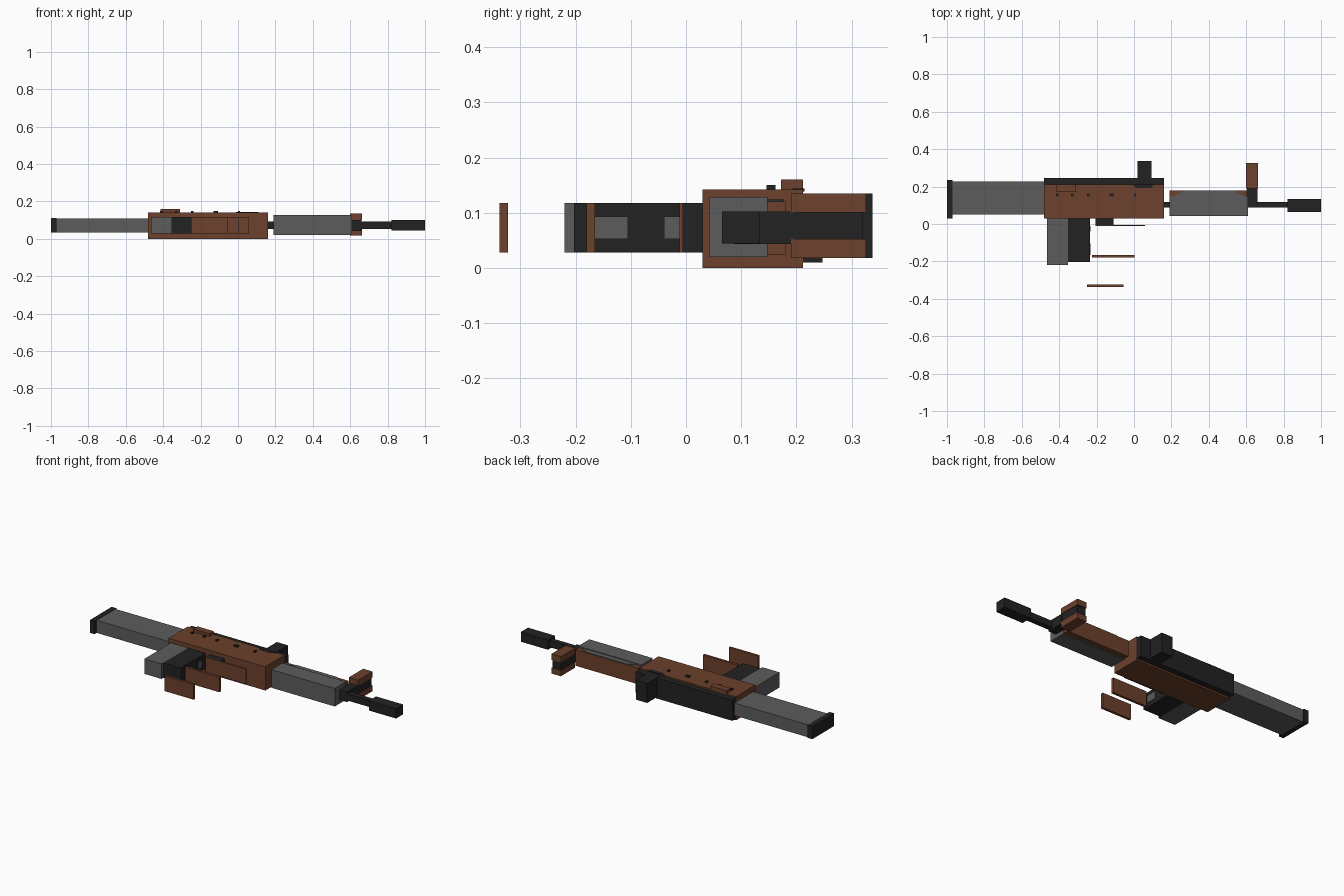
import bpy, bmesh

cube = bpy.data.objects.get("Cube")
if cube:
    bpy.data.objects.remove(cube, do_unlink=True)


def material(name, rgb):
    m = bpy.data.materials.new(name)
    m.use_nodes = True
    m.diffuse_color = (*rgb, 1)
    m.node_tree.nodes["Principled BSDF"].inputs["Base Color"].default_value = (*rgb, 1)
    return m


BROWN = material("wood brown", (0.150, 0.052, 0.025))
GRAY = material("metal gray", (0.107, 0.107, 0.109))
DARK = material("dark steel", (0.016, 0.016, 0.016))


def prism(name, points, z, mat):
    """Extrude an outline in the xy plane between two heights."""
    bm = bmesh.new()
    face = bm.faces.new([bm.verts.new((x, y, z[0])) for x, y in points])
    ext = bmesh.ops.extrude_face_region(bm, geom=[face])
    verts = [v for v in ext["geom"] if isinstance(v, bmesh.types.BMVert)]
    bmesh.ops.translate(bm, verts=verts, vec=(0, 0, z[1] - z[0]))
    bmesh.ops.recalc_face_normals(bm, faces=bm.faces)
    me = bpy.data.meshes.new(name)
    bm.to_mesh(me)
    bm.free()
    me.materials.append(mat)
    ob = bpy.data.objects.new(name, me)
    bpy.context.collection.objects.link(ob)
    return ob


def box(name, x, y, z, mat):
    return prism(name, [(x[0], y[0]), (x[1], y[0]), (x[1], y[1]), (x[0], y[1])], z, mat)


# Stock and butt plate
box("stock", (-0.97, -0.48), (0.05, 0.228), (0.035, 0.11), GRAY)
box("butt_plate", (-1.0, -0.97), (0.03, 0.235), (0.035, 0.112), DARK)

# Receiver with its top cover
box("receiver", (-0.48, 0.16), (0.03, 0.212), (0.0, 0.142), BROWN)
box("top_cover", (-0.48, 0.16), (0.212, 0.247), (0.01, 0.133), DARK)
box("rear_sight", (0.02, 0.093), (0.19, 0.338), (0.018, 0.135), DARK)
prism("rear_sight_foot", [(-0.01, 0.215), (0.01, 0.193), (0.09, 0.193), (0.11, 0.215)],
      (0.138, 0.144), DARK)
box("side_plate", (-0.415, -0.31), (0.172, 0.212), (0.142, 0.16), BROWN)

# Receiver pins
for i, x in enumerate((-0.41, -0.33, -0.245, -0.12, 0.005)):
    w = 0.012 if i == 3 else 0.006
    box(f"pin_{i + 1}", (x - w, x + w), (0.146, 0.162), (0.14, 0.15), DARK)

# Handguard
box("handguard", (0.19, 0.61), (0.043, 0.148), (0.02, 0.128), GRAY)
box("handguard_top", (0.19, 0.605), (0.148, 0.18), (0.024, 0.12), BROWN)
prism("handguard_inlay", [(0.21, 0.148), (0.59, 0.148), (0.53, 0.178), (0.27, 0.178)],
      (0.118, 0.124), GRAY)

# Barrel, muzzle and gas block
box("barrel", (0.14, 0.83), (0.087, 0.117), (0.053, 0.093), DARK)
box("muzzle", (0.82, 1.0), (0.065, 0.133), (0.044, 0.102), DARK)
box("gas_block", (0.605, 0.66), (0.087, 0.195), (0.043, 0.102), DARK)

# Front sight: a dark post between two ears
for side, z in (("lower", (0.018, 0.052)), ("upper", (0.10, 0.135))):
    box(f"front_sight_ear_{side}", (0.60, 0.662), (0.19, 0.326), z, BROWN)
box("front_sight_post", (0.603, 0.659), (0.19, 0.32), (0.052, 0.10), DARK)

# Grip and its forward block
Z = (0.028, 0.118)
box("grip_rear", (-0.465, -0.352), (-0.22, 0.03), Z, GRAY)
box("grip_front", (-0.352, -0.235), (-0.203, 0.03), Z, DARK)
for i, y in enumerate(((-0.165, -0.105), (-0.04, -0.012))):
    box(f"grip_inlay_{i + 1}", (-0.236, -0.232), y, (0.052, 0.093), GRAY)
box("trigger_block", (-0.207, -0.11), (-0.006, 0.03), Z, DARK)

# Thin panels below the receiver
panels = (((-0.207, 0.06), (-0.012, -0.005)),
          ((-0.225, 0.003), (-0.18, -0.165)),
          ((-0.25, -0.057), (-0.338, -0.323)))
for i, (x, y) in enumerate(panels):
    box(f"lower_panel_{i + 1}", x, y, Z, BROWN)
